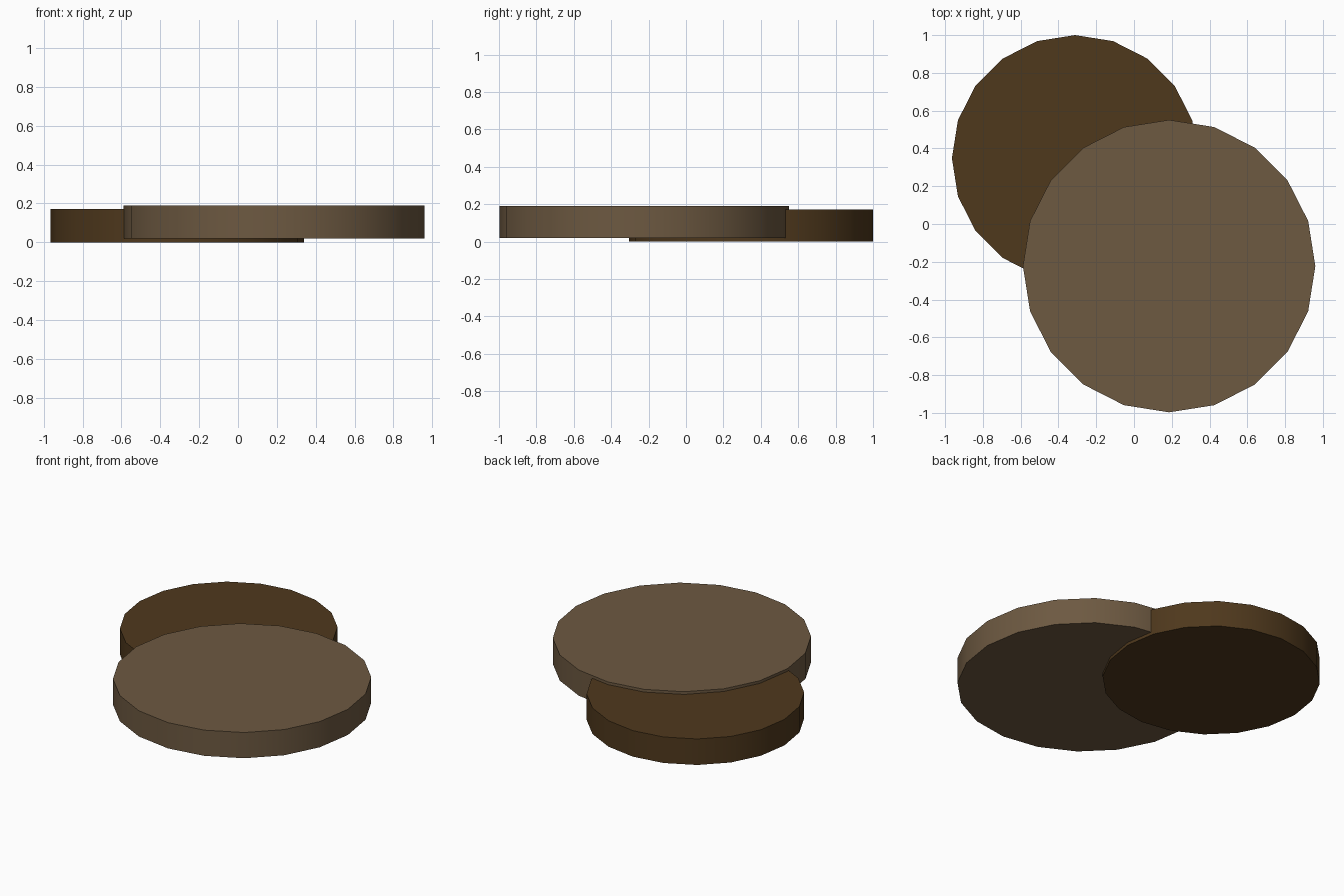
import bpy
import math

if "Cube" in bpy.data.objects:
    bpy.data.objects.remove(bpy.data.objects["Cube"])


def disc(name, centre, radius, z0, z1, colour):
    # 20-sided solid disc with flat caps and a smoothed rim
    bpy.ops.mesh.primitive_cylinder_add(
        vertices=20, radius=radius, depth=z1 - z0,
        location=(centre[0], centre[1], (z0 + z1) / 2))
    ob = bpy.context.object
    ob.name = name
    bpy.ops.object.shade_smooth_by_angle(angle=math.radians(30))
    mat = bpy.data.materials.new(name + "_brown")
    mat.diffuse_color = (*colour, 1)
    mat.use_nodes = True
    mat.node_tree.nodes["Principled BSDF"].inputs["Base Color"].default_value = mat.diffuse_color
    ob.data.materials.append(mat)
    return ob


# Large pale disc at the front right, slightly raised
disc("large_disc", (0.186, -0.223), 0.774, 0.02, 0.19, (0.153, 0.100, 0.053))
# Smaller dark disc at the back left, resting on the floor
disc("small_disc", (-0.312, 0.348), 0.652, 0.0, 0.172, (0.078, 0.040, 0.012))
